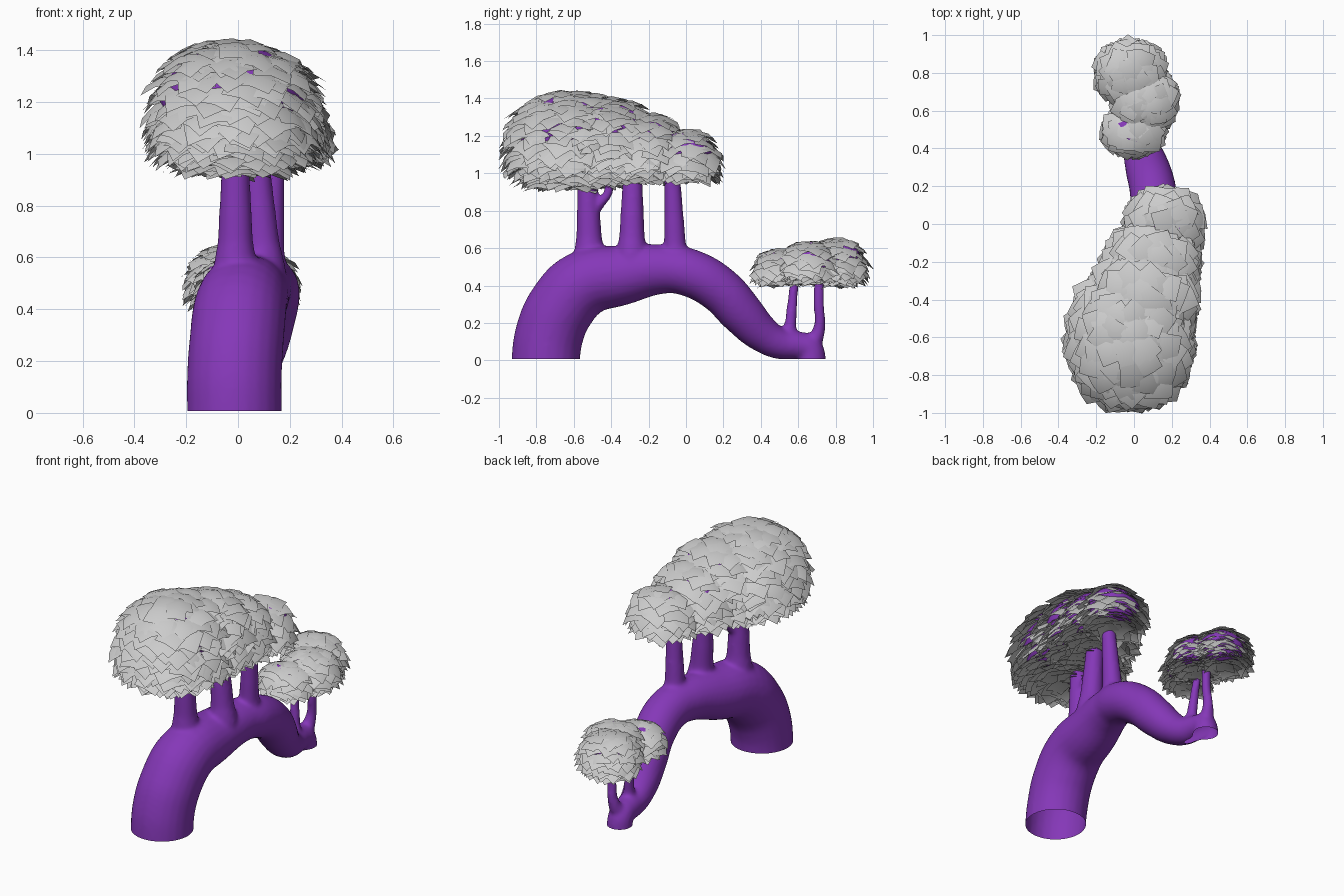
import bpy, bmesh, math, random
from mathutils import Vector

if "Cube" in bpy.data.objects:
    bpy.data.objects.remove(bpy.data.objects["Cube"])

random.seed(4)

def material(name, rgb):
    m = bpy.data.materials.new(name)
    m.diffuse_color = (*rgb, 1)
    m.use_nodes = True
    m.node_tree.nodes["Principled BSDF"].inputs["Base Color"].default_value = m.diffuse_color
    return m

PURPLE = material("purple bark", (0.235, 0.039, 0.48))
GREY = material("grey foliage", (0.6, 0.6, 0.6))
wood = []

def activate(obs):
    bpy.ops.object.select_all(action='DESELECT')
    for o in obs:
        o.select_set(True)
    bpy.context.view_layer.objects.active = obs[0]

def tube(name, pts, sides=6):
    """Tapered round tube through (x, y, z, radius) points."""
    cu = bpy.data.curves.new(name, 'CURVE')
    cu.dimensions = '3D'
    cu.bevel_depth = 1
    cu.bevel_resolution = sides
    cu.resolution_u = 5
    cu.use_fill_caps = True
    sp = cu.splines.new('BEZIER')
    sp.radius_interpolation = 'CARDINAL'
    sp.bezier_points.add(len(pts) - 1)
    for bp, p in zip(sp.bezier_points, pts):
        bp.co, bp.radius = p[:3], p[3]
        bp.handle_left_type = bp.handle_right_type = 'AUTO'
    ob = bpy.data.objects.new(name, cu)
    bpy.context.collection.objects.link(ob)
    activate([ob])
    bpy.ops.object.convert(target='MESH')
    ob = bpy.context.object
    bm = bmesh.new()
    bm.from_mesh(ob.data)
    bmesh.ops.remove_doubles(bm, verts=bm.verts, dist=1e-5)
    bmesh.ops.recalc_face_normals(bm, faces=bm.faces)
    bm.to_mesh(ob.data)
    bm.free()
    wood.append(ob)

# Arched trunk; both ends run below the ground and are cut open later
tube("trunk", [
    (-0.014, -0.75, -0.12, .183), (-0.014, -0.75, 0.0, .183), (-0.014, -0.73, 0.14, .183),
    (-0.005, -0.67, 0.28, .182),
    (0.01, -0.545, 0.41, .178), (0.04, -0.34, 0.455, .16), (0.085, -0.12, 0.488, .132),
    (0.11, 0.02, 0.468, .128), (0.10, 0.18, 0.378, .124), (0.07, 0.30, 0.25, .117),
    (0.04, 0.40, 0.148, .1), (0.02, 0.50, 0.09, .084), (0.005, 0.60, 0.078, .076),
    (0.0, 0.655, 0.065, .074), (0.0, 0.672, 0.0, .076), (0.0, 0.672, -0.08, .076)], 10)

def branch(name, foot, top, r):
    a, b = Vector(foot), Vector(top)
    steps = ((0, 1.5), (.10, 1.4), (.22, 1.2), (.5, 1.05), (1, .85))
    tube(name, [(*a.lerp(b, t), r * k) for t, k in steps])

# Three large branches, a side twig and two small branches
branch("front_branch", (-0.01, -0.515, 0.53), (-0.01, -0.53, 1.1), .058)
branch("middle_branch", (0.10, -0.29, 0.53), (0.06, -0.285, 1.1), .058)
branch("rear_branch", (0.115, -0.055, 0.51), (0.14, -0.075, 1.03), .05)
tube("side_twig", [(0, -0.5, .80, .035), (0.01, -0.45, .85, .028),
                   (0.015, -0.415, .90, .026), (0.02, -0.41, 1.0, .024)])
branch("small_branch_a", (0.02, 0.55, 0.11), (-0.01, 0.585, 0.48), .027)
tube("small_branch_b", [(0, .655, .07, .055), (0.01, .695, .12, .042),
                        (0.02, .715, .19, .031), (0.03, .71, .3, .029), (0.03, .715, .48, .028)])

# Fuse the wood into one smooth body, then cut it open at the ground
activate(wood)
bpy.ops.object.join()
tree = bpy.context.object
tree.name = "trunk_and_branches"
m = tree.modifiers.new("fuse", 'REMESH')
m.mode, m.voxel_size, m.use_smooth_shade = 'VOXEL', 0.012, True
m = tree.modifiers.new("soften", 'SMOOTH')
m.factor, m.iterations = 0.5, 9
bpy.ops.object.convert(target='MESH')
tree = bpy.context.object
bm = bmesh.new()
bm.from_mesh(tree.data)
bmesh.ops.bisect_plane(bm, geom=bm.verts[:] + bm.edges[:] + bm.faces[:],
                       plane_co=(0, 0, 0.008), plane_no=(0, 0, 1), clear_inner=True)
for f in bm.faces:
    f.material_index, f.smooth = 0, True
bm.to_mesh(tree.data)
bm.free()
tree.data.materials.clear()
tree.data.materials.append(PURPLE)

# Canopy lobes: centre, half sizes (lower half is flatter)
BIG = [((-0.02, -0.61, 1.12), (.305, .34, .32)),
       ((0.05, -0.40, 1.12), (.255, .24, .285)),
       ((0.09, -0.22, 1.10), (.225, .2, .225)),
       ((0.16, 0.0, 1.07), (.175, .155, .165))]
SMALL = [((-0.02, 0.80, 0.50), (.165, .15, .155)),
         ((0.055, 0.66, 0.50), (.155, .15, .14)),
         ((-0.005, 0.49, 0.485), (.145, .11, .115))]

def shape(d, s):
    """Point of a lobe in direction d: flattened on top, shallow below."""
    e = 2.4 if d.z > 0 else 2
    k = (abs(d.x)**e + abs(d.y)**e + abs(d.z)**e)**(-1 / e)
    return Vector((d.x * s[0], d.y * s[1], d.z * s[2] * (1 if d.z > 0 else .58))) * k

def inside(p, lobe, k):
    c, s = lobe
    d = [(p[i] - c[i]) / (s[i] * k) for i in range(3)]
    if d[2] < 0:
        d[2] /= .58
    return sum(x * x for x in d) < 1

def add_leaf(bm, pos, n, size):
    """Bowed square leaf with one corner hanging outward and down."""
    n = n.normalized()
    up = Vector((0, 0, 1)) - n * n.z
    if up.length < 0.3:
        a = random.uniform(0, 6.28)
        up = Vector((math.cos(a), math.sin(a), 0))
    up = (up - n * up.dot(n)).normalized()
    side = up.cross(n)
    a = math.pi / 4 + random.uniform(-.5, .5)
    u = side * math.cos(a) + up * math.sin(a)
    v = n.cross(u)
    g = [[bm.verts.new(pos + u * (i * size) + v * (j * size) - n * (.19 * size * (i*i + j*j)))
          for j in (-1, 0, 1)] for i in (-1, 0, 1)]
    for i in range(2):
        for j in range(2):
            bm.faces.new((g[i][j], g[i+1][j], g[i+1][j+1], g[i][j+1])).smooth = True

def canopy(name, lobes, size, density):
    leaves, core = bmesh.new(), bmesh.new()
    for lobe in lobes:
        c, s = Vector(lobe[0]), Vector(lobe[1])
        # leaves on a spiral, always facing upward so they overlap like shingles
        count = int(density * (s.x * s.y + s.x * s.z + s.y * s.z) / size**2)
        for k in range(count):
            z = 1 - 1.98 * (k + .5) / count
            a = k * 2.39996 + random.uniform(-.15, .15)
            r = math.sqrt(1 - z * z)
            d = Vector((r * math.cos(a), r * math.sin(a), z))
            p = c + shape(d, s) * random.uniform(.95, 1.03)
            if any(inside(p, o, .93) for o in lobes if o is not lobe):
                continue
            tilt = Vector((random.uniform(-.25, .25), random.uniform(-.25, .25), 0))
            n = Vector((d.x, d.y, 1.0 + abs(d.z))) + tilt
            add_leaf(leaves, p, n, size * random.uniform(.85, 1.15))
        # purple core that peeks out between the leaves
        ball = bmesh.ops.create_uvsphere(core, u_segments=20, v_segments=12, radius=1)["verts"]
        for v in ball:
            v.co = c + shape(v.co.copy(), s) * (.935 if v.co.z > 0 else .86)
        hidden = [v for v in ball if any(inside(v.co, o, .82) for o in lobes if o is not lobe)]
        bmesh.ops.delete(core, geom=hidden, context='VERTS')
    for f in core.faces:
        f.smooth = True
    for bm, part, mat in ((leaves, "leaves", GREY), (core, "core", PURPLE)):
        me = bpy.data.meshes.new(f"{name}_{part}")
        bm.to_mesh(me)
        bm.free()
        me.materials.append(mat)
        bpy.context.collection.objects.link(bpy.data.objects.new(me.name, me))

canopy("large_canopy", BIG, .068, 4.8)
canopy("small_canopy", SMALL, .048, 4.5)
